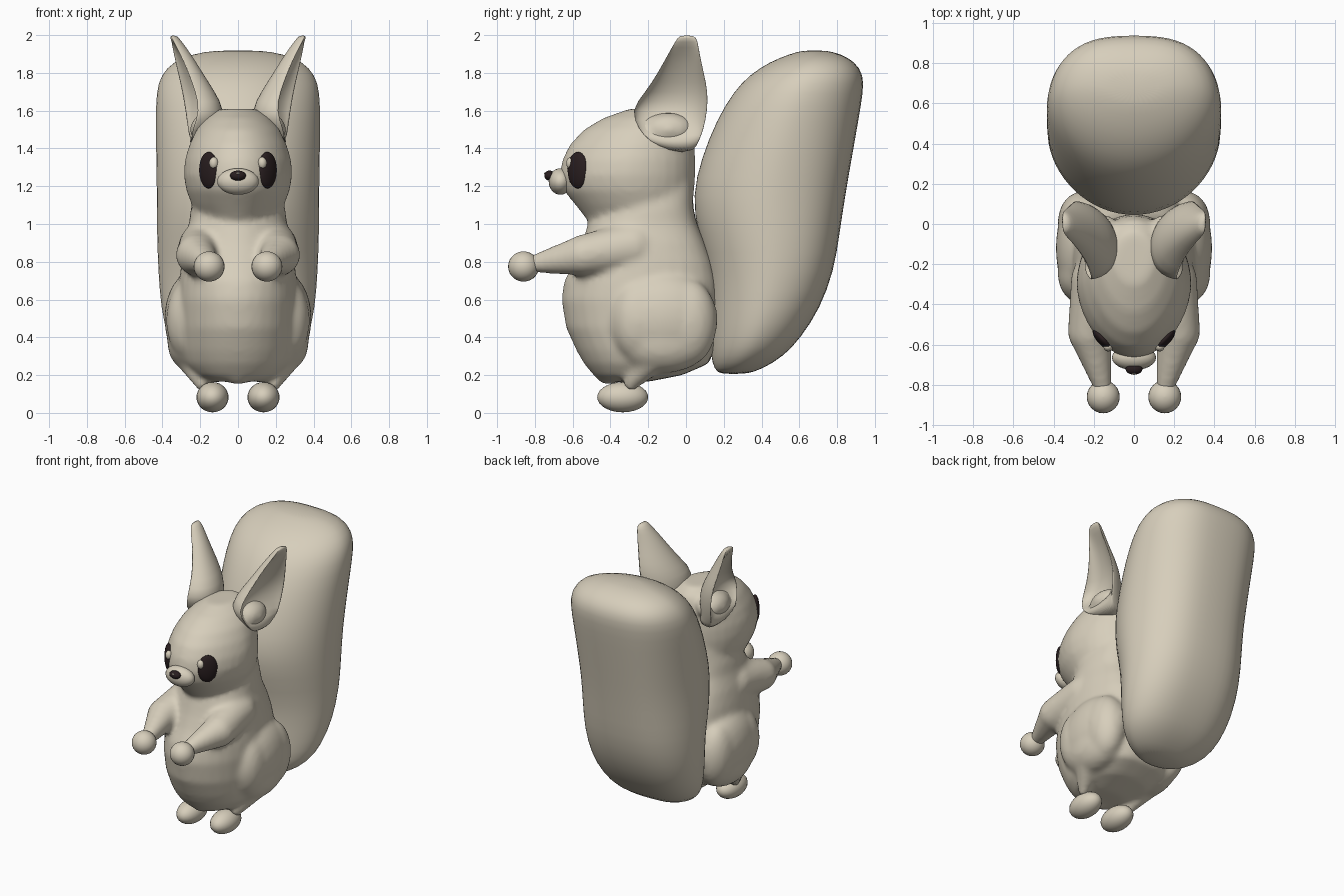
import bpy, bmesh, math
from mathutils import Matrix, Vector

cube = bpy.data.objects.get("Cube")
if cube:
    bpy.data.objects.remove(cube, do_unlink=True)


def material(name, rgb):
    m = bpy.data.materials.new(name)
    m.use_nodes = True
    m.diffuse_color = (*rgb, 1)
    bsdf = m.node_tree.nodes["Principled BSDF"]
    bsdf.inputs["Base Color"].default_value = (*rgb, 1)
    bsdf.inputs["Roughness"].default_value = 0.8
    return m


FUR = material("warm beige", (0.68, 0.62, 0.5))
DARK = material("dark brown", (0.022, 0.013, 0.014))


def loft(bm, rings):
    """Skin a stack of closed rings and cap both ends."""
    rows = [[bm.verts.new(p) for p in ring] for ring in rings]
    n = len(rows[0])
    for a, b in zip(rows, rows[1:]):
        for i in range(n):
            j = (i + 1) % n
            bm.faces.new((a[i], a[j], b[j], b[i]))
    bm.faces.new(rows[0][::-1])
    bm.faces.new(rows[-1])


def egg_ring(z, front, back, width, taper=0.0, square=1.0, n=32):
    """Horizontal oval, narrowed to the front and squared at the back."""
    pts = []
    for i in range(n):
        a = math.tau * i / n
        c, s = math.cos(a), math.sin(a)
        if s > 0:
            c = math.copysign(abs(c) ** square, c)
        x = width * c * (1 + taper * min(s, 0))
        pts.append((x, (front + back) / 2 + (back - front) / 2 * s, z))
    return pts


def circle(matrix, radius, z, n=24):
    return [matrix @ Vector((radius * math.cos(math.tau * i / n),
                             radius * math.sin(math.tau * i / n), z)) for i in range(n)]


def ball(bm, centre, radii, turn=0.0, n=14):
    m = (Matrix.Translation(centre) @ Matrix.Rotation(turn, 4, "Z")
         @ Matrix.Diagonal((*radii, 1)))
    lats = [1.55 * (2 * i / n - 1) for i in range(n + 1)]
    loft(bm, [circle(m, math.cos(t), math.sin(t)) for t in lats])


def limb(bm, a, ra, b, rb, n=5):
    """Tapered capsule from a to b with round ends."""
    a, b = Vector(a), Vector(b)
    axis = b - a
    m = Matrix.Translation(a) @ axis.to_track_quat("Z", "Y").to_matrix().to_4x4()
    arcs = [1.5 * i / n for i in range(n + 1)]
    loft(bm, [circle(m, ra * math.cos(t), -ra * math.sin(t)) for t in reversed(arcs)]
         + [circle(m, rb * math.cos(t), axis.length + rb * math.sin(t)) for t in arcs])


def finish(name, bm, mat, subdiv=0):
    bmesh.ops.recalc_face_normals(bm, faces=bm.faces[:])
    me = bpy.data.meshes.new(name)
    bm.to_mesh(me)
    bm.free()
    me.materials.append(mat)
    for p in me.polygons:
        p.use_smooth = True
    ob = bpy.data.objects.new(name, me)
    bpy.context.collection.objects.link(ob)
    if subdiv:
        mod = ob.modifiers.new("rounding", "SUBSURF")
        mod.levels = mod.render_levels = subdiv
    return ob


# Body, head, thighs and arms fused into one skin
bm = bmesh.new()
torso = [(.165, -.44, -.2, .13), (.2, -.49, -.02, .22), (.26, -.54, .12, .28),
         (.33, -.58, .15, .3), (.45, -.635, .165, .31), (.6, -.66, .175, .315),
         (.7, -.645, .17, .31), (.8, -.59, .145, .3), (.9, -.55, .105, .285),
         (1, -.52, .06, .26), (1.08, -.46, .04, .25), (1.25, -.4, .035, .2)]
head = [(.98, -.5, -.1, .1), (1.03, -.53, 0, .2), (1.1, -.585, .03, .245),
        (1.18, -.65, .045, .275), (1.26, -.67, .05, .288), (1.34, -.655, .05, .282),
        (1.42, -.615, .045, .258), (1.5, -.54, .04, .22), (1.56, -.44, .02, .17),
        (1.61, -.3, -.04, .1)]
loft(bm, [egg_ring(*r, square=.6) for r in torso])
loft(bm, [egg_ring(*r, taper=.12) for r in head])
ball(bm, (0, -.41, .185), (.07, .06, .035))
for s in (-1, 1):
    ball(bm, (s * .235, -.12, .5), (.155, .29, .25))       # thigh
    ball(bm, (s * .235, -.12, .38), (.14, .25, .17))
    ball(bm, (s * .255, -.25, .49), (.125, .15, .22))
    ball(bm, (s * .255, .01, .48), (.125, .155, .23))
    limb(bm, (s * .27, -.13, .34), .1, (s * .19, -.29, .155), .04)   # lower leg
    limb(bm, (s * .18, -.28, .88), .135, (s * .22, -.54, .835), .11)  # upper arm
    limb(bm, (s * .22, -.54, .835), .11, (s * .158, -.8, .79), .05)   # forearm
    ball(bm, (s * .155, -.09, 1.5), (.1, .14, .09))         # ear root
body = finish("body", bm, FUR)
rem = body.modifiers.new("fuse", "REMESH")
rem.mode = "VOXEL"
rem.voxel_size = 0.018
rem.use_smooth_shade = True
smooth = body.modifiers.new("soften", "SMOOTH")
smooth.factor = 0.5
smooth.iterations = 9

# Bushy tail
tail = [(.205, .18, .32, .12), (.23, .15, .4, .22), (.3, .13, .52, .32),
        (.4, .13, .61, .375), (.55, .13, .71, .41), (.75, .12, .785, .425),
        (.95, .06, .815, .432), (1.15, .03, .845, .432), (1.35, .08, .88, .436),
        (1.55, .16, .915, .438), (1.7, .25, .94, .436), (1.79, .335, .942, .41),
        (1.86, .445, .895, .345), (1.9, .55, .82, .24), (1.92, .62, .74, .12)]
bm = bmesh.new()
loft(bm, [egg_ring(*r, taper=.06, square=.72) for r in tail])
finish("tail", bm, FUR, 1)


# Cupped ears, hollow on the outer side
def ear_ring(z, yf, yb, x_in, xf, xb, cup, n=12):
    depth = (xf + xb) / 2 - x_in

    def arc(k, ts):
        return [(xf + (xb - xf) * (1 - math.cos(t)) / 2 - k * math.sin(t),
                 yf + (yb - yf) * (1 - math.cos(t)) / 2, z) for t in ts]
    outer = arc(depth, [math.pi * i / n for i in range(n + 1)])
    inner = arc(depth * cup, [math.pi * i / n for i in range(n - 1, 0, -1)])
    return outer + inner


ear = [(1.38, -.08, .04, .1, .2, .2, -.3), (1.44, -.2, .07, .1, .25, .25, -.15),
       (1.5, -.25, .095, .09, .25, .275, .35), (1.6, -.3, .115, .07, .215, .29, .6),
       (1.7, -.215, .118, .125, .235, .305, .68), (1.8, -.15, .095, .19, .27, .325, .65),
       (1.9, -.095, .073, .25, .31, .345, .45), (1.97, -.055, .062, .3, .345, .352, -.2),
       (2, -.035, .045, .325, .35, .353, -.3)]
for side, s in (("right", -1), ("left", 1)):
    bm = bmesh.new()
    loft(bm, [[(s * x, y, z) for x, y, z in ear_ring(*r)] for r in ear])
    finish(side + "_ear", bm, FUR, 1)

# Paws, feet and eyes
balls = [("hand", (.153, -.86, .775), (.082, .082, .08), 0, FUR),
         ("foot", (.135, -.335, .083), (.085, .135, .08), 0, FUR),
         ("eye", (.156, -.573, 1.285), (.068, .028, .097), math.radians(48), DARK),
         ("eye_glint", (.128, -.61, 1.322), (.024, .024, .032), 0, FUR)]
for name, c, r, turn, mat in balls:
    for side, s in (("right", -1), ("left", 1)):
        bm = bmesh.new()
        ball(bm, (s * c[0], c[1], c[2]), r, s * turn)
        finish(side + "_" + name, bm, mat)

# Muzzle and nose
for name, c, r, mat in [("muzzle", (0, -.665, 1.225), (.11, .062, .07), FUR),
                        ("nose", (0, -.722, 1.256), (.042, .028, .027), DARK),
                        ("nose_glint", (0, -.745, 1.268), (.01, .006, .005), FUR)]:
    bm = bmesh.new()
    ball(bm, c, r)
    finish(name, bm, mat)
